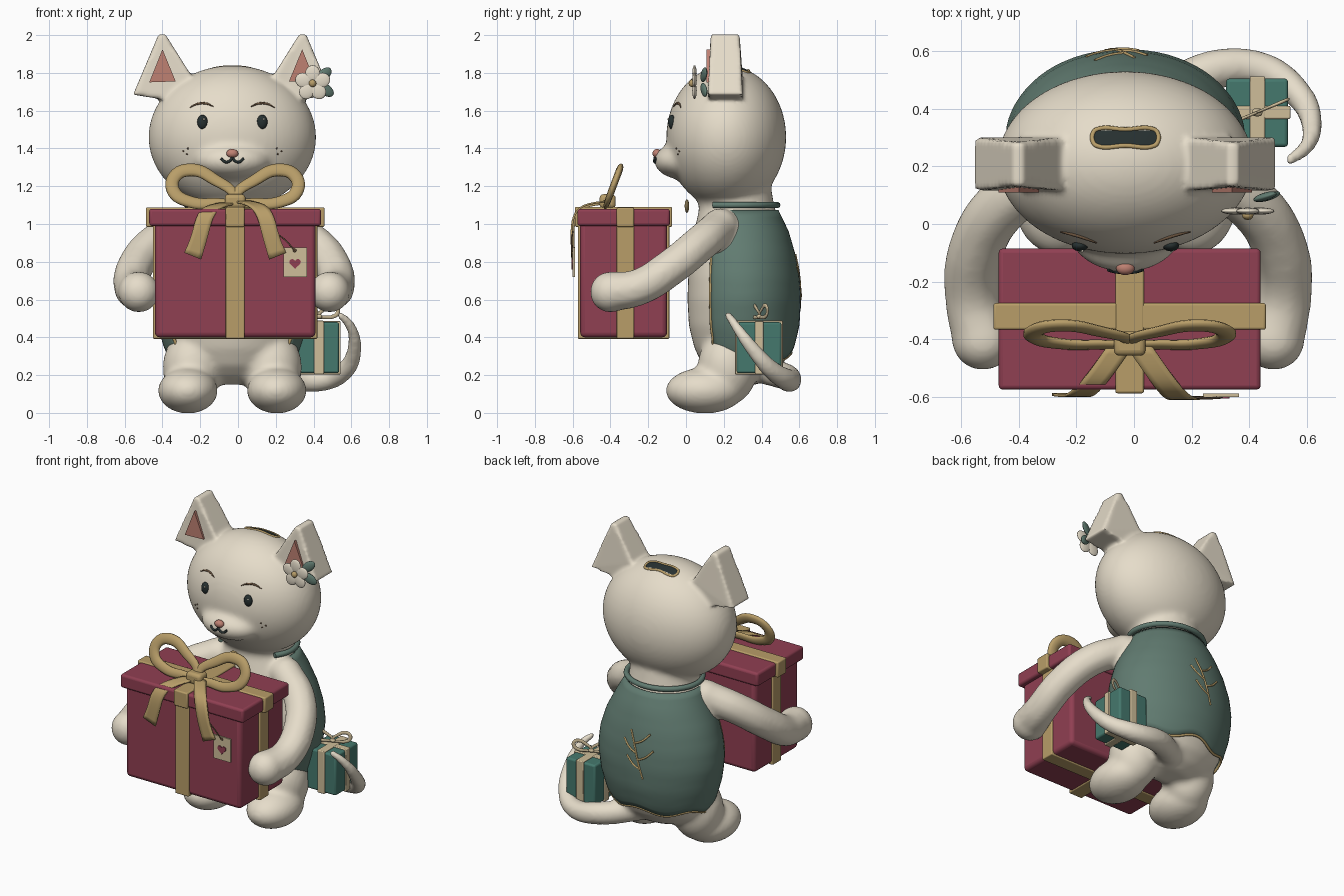
import bpy, math
from mathutils import Vector, Matrix
from mathutils.bvhtree import BVHTree

if "Cube" in bpy.data.objects:
    bpy.data.objects.remove(bpy.data.objects["Cube"])

X = -0.03   # centre line of the figure
G = -0.015  # centre line of the large gift

def mat(name, r, g, b):
    m = bpy.data.materials.new(name)
    m.diffuse_color = (r, g, b, 1)
    m.use_nodes = True
    m.node_tree.nodes["Principled BSDF"].inputs["Base Color"].default_value = m.diffuse_color
    return m

CREAM, GREEN, RED = mat("cream", .79, .72, .59), mat("sage", .12, .20, .165), mat("berry", .28, .05, .085)
GOLD, TEAL, PINK = mat("gold", .48, .34, .14), mat("teal", .06, .19, .155), mat("pink", .52, .22, .17)
DARK, BROWN, PALE = mat("dark", .02, .03, .03), mat("brown", .15, .09, .05), mat("pale_gold", .62, .51, .32)

def finish(o, name, m, smooth=True):
    o.name = name
    o.data.materials.clear()
    o.data.materials.append(m)
    for p in o.data.polygons:
        p.use_smooth = smooth
    return o

def mesh(name, verts, faces, m, smooth=True):
    d = bpy.data.meshes.new(name)
    d.from_pydata(verts, [], faces)
    o = bpy.data.objects.new(name, d)
    bpy.context.collection.objects.link(o)
    return finish(o, name, m, smooth)

def activate(o):
    bpy.ops.object.select_all(action='DESELECT')
    o.select_set(True)
    bpy.context.view_layer.objects.active = o

def ball(name, c, r, m, rot=(0, 0, 0), seg=24):
    bpy.ops.mesh.primitive_uv_sphere_add(segments=seg, ring_count=seg // 2, location=c, rotation=rot)
    o = bpy.context.object
    o.scale = r if isinstance(r, tuple) else (r, r, r)
    return finish(o, name, m)

def box(name, lo, hi, m, bevel=.012):
    bpy.ops.mesh.primitive_cube_add(size=1, location=[(a + b) / 2 for a, b in zip(lo, hi)])
    o = bpy.context.object
    o.scale = [b - a for a, b in zip(lo, hi)]
    bpy.ops.object.transform_apply(location=False, rotation=False, scale=True)
    b = o.modifiers.new("bevel", 'BEVEL')
    b.width, b.segments = bevel, 3
    finish(o, name, m)
    bpy.ops.object.shade_smooth_by_angle()
    return o

def prism(name, pts, y0, y1, m):
    n = len(pts)
    v = [(x, y, z) for y in (y0, y1) for x, z in pts]
    f = [list(range(n)), list(range(2 * n - 1, n - 1, -1))]
    f += [(i, n + i, n + (i + 1) % n, (i + 1) % n) for i in range(n)]
    return mesh(name, v, f, m, False)

def tube(name, pts, r, m, radii=None, cyclic=False, res=6):
    c = bpy.data.curves.new(name, 'CURVE')
    c.dimensions, c.bevel_depth, c.bevel_resolution, c.resolution_u = '3D', r, 3, res
    c.use_fill_caps = True
    s = c.splines.new('BEZIER')
    s.bezier_points.add(len(pts) - 1)
    s.use_cyclic_u = cyclic
    for i, (b, p) in enumerate(zip(s.bezier_points, pts)):
        b.co, b.handle_left_type, b.handle_right_type = p, 'AUTO', 'AUTO'
        b.radius = radii[i] if radii else 1
    o = bpy.data.objects.new(name, c)
    bpy.context.collection.objects.link(o)
    activate(o)
    bpy.ops.object.convert(target='MESH')
    return finish(bpy.context.object, name, m)

def fuse(objs, voxel, rounds):
    activate(objs[0])
    for o in objs:
        o.select_set(True)
    bpy.ops.object.join()
    o = bpy.context.object
    r = o.modifiers.new("remesh", 'REMESH')
    r.mode, r.voxel_size, r.use_smooth_shade = 'VOXEL', voxel, True
    s = o.modifiers.new("smooth", 'SMOOTH')
    s.factor, s.iterations = .5, rounds
    for n in ("remesh", "smooth"):
        bpy.ops.object.modifier_apply(modifier=n)
    return finish(o, o.name, CREAM)

def caster(o):
    t = BVHTree.FromPolygons([v.co for v in o.data.vertices], [list(p.vertices) for p in o.data.polygons])
    def hit(start, d):
        h = t.ray_cast(Vector(start), Vector(d))[0]
        return h if h else Vector(start) + Vector(d) * 2
    return hit

# torso profile: z, centre y, half width, half depth
RINGS = [(.15, .3, .12, .08), (.19, .3, .23, .15), (.25, .3, .3, .21), (.34, .3, .345, .255), (.46, .3, .38, .285),
         (.6, .3, .4, .293), (.72, .298, .388, .287), (.84, .293, .35, .27), (.96, .285, .29, .243),
         (1.08, .27, .225, .2), (1.2, .25, .215, .2)]

def torso(z, a, off=0):
    for p, q in zip(RINGS, RINGS[1:]):
        if z <= q[0]:
            t = (z - p[0]) / (q[0] - p[0])
            cy, rx, ry = [u + (w - u) * t for u, w in zip(p[1:], q[1:])]
            return (X + (rx + off) * math.sin(a), cy + (ry + off) * math.cos(a), z)

# body, head and limbs fused into one soft skin
N = 40
v = [torso(r[0], 2 * math.pi * i / N) for r in RINGS for i in range(N)]
f = [(k * N + i, (k + 1) * N + i, (k + 1) * N + (i + 1) % N, k * N + (i + 1) % N)
     for k in range(len(RINGS) - 1) for i in range(N)]
f += [list(range(N)), list(range(len(v) - 1, len(v) - N - 1, -1))]
parts = [mesh("body", v, f, CREAM),
         ball("head", (X, .213, 1.46), (.445, .318, .38), CREAM, seg=48),
         ball("muzzle", (X, -.015, 1.335), (.205, .155, .1), CREAM)]
for s in (-1, 1):
    parts += [ball("foot", (X + s * .235, .1, .118), (.16, .21, .122), CREAM),
              ball("leg", (X + s * .21, .22, .24), (.16, .16, .2), CREAM),
              ball("hand", (-.02 + s * .505, -.4, .64), .11, CREAM),
              ball("shoulder", (-.02 + s * .25, .18, .985), .1, CREAM),
              tube("arm", [(-.02 + s * x, y, z) for x, y, z in ((.25, .18, .985), (.42, .08, .9), (.525, -.08, .77),
                   (.54, -.25, .665), (.505, -.4, .64))], .1, CREAM, [1, 1, 1, 1, 1.08])]
parts.append(tube("tail", [(.05, .4, .23), (.26, .53, .19), (.45, .535, .175), (.57, .45, .23), (.615, .36, .33),
                           (.6, .27, .45), (.53, .215, .53)], .07, CREAM, [1.1, 1.05, .9, .75, .6, .45, .35]))
body = fuse(parts, .015, 10)
ears = [prism("ear", [(X + s * x, z) for x, z in ((.525, 1.685), (.39, 2.005), (.355, 2.005), (.22, 1.79), (.25, 1.64))],
              .115, .3, CREAM) for s in (-1, 1)]
for e in ears:  # thinner towards the tip
    for p in e.data.vertices:
        if p.co.z > 1.9:
            p.co.y = .207 + (p.co.y - .207) * .82
body = fuse([body] + ears, .0125, 3)
skin = caster(body)
def face(x, z, out=0):
    p = skin((X + x, -1.5, z), (0, 1, 0))
    return (p.x, p.y - out, p.z)

# face details and inner ears
for s in (-1, 1):
    prism("inner_ear", [(X + s * x, z) for x, z in ((.44, 1.75), (.3, 1.755), (.37, 1.925))], .109, .15, PINK)
    ball("eye", face(s * .158, 1.54), (.028, .02, .038), DARK)
    ball("eye_glint", face(s * .158 + .008, 1.555, .019), .006, CREAM, seg=8)
    tube("brow", [face(s * x, z, .002) for x, z in ((.1, 1.622), (.14, 1.638), (.185, 1.636), (.225, 1.617))],
         .006, BROWN, [.4, 1, 1, .4])
    tube("mouth", [face(s * x, z, .002) for x, z in ((0, 1.352), (.012, 1.335), (.035, 1.328), (.06, 1.347))], .007, DARK)
    for x, z in ((.235, 1.4), (.26, 1.385), (.24, 1.37)):
        ball("freckle", face(s * x, z), .005, BROWN, seg=8)
ball("nose", face(0, 1.373), (.032, .024, .024), PINK)

# coin slot on top of the head
rim = [(-.1, .028), (0, .028), (.1, .028), (.112, .015), (.112, -.015), (.1, -.028),
       (0, -.028), (-.1, -.028), (-.112, -.015), (-.112, .015)]
top = lambda x, y: skin((X + x, .3 + y, 2.5), (0, 0, -1))
tube("coin_slot_rim", [top(x, y) for x, y in rim], .008, GOLD, cyclic=True)
up = Vector((0, 0, .003))
mesh("coin_slot", [top(-.11 + .02 * i, y) + up for y in (-.025, 0, .025) for i in range(12)],
     [(12 * k + i, 12 * k + i + 1, 12 * k + i + 13, 12 * k + i + 12) for k in (0, 1) for i in range(11)], DARK)

# open-fronted vest with wavy hem
A, C, R = math.radians(124), 48, 20
hem = lambda a: .3 + .018 * math.cos(a * 6)
def vest_pt(i, k, off=.008):
    a = -A + 2 * A * i / C
    return torso(hem(a) + (1.07 - hem(a)) * k / R, a, off)
v = [vest_pt(i, k) for k in range(R + 1) for i in range(C + 1)]
f = [(k * (C + 1) + i + 1, k * (C + 1) + i, (k + 1) * (C + 1) + i, (k + 1) * (C + 1) + i + 1)
     for k in range(R) for i in range(C)]
vest = mesh("vest", v, f, GREEN)
back = caster(vest)
so = vest.modifiers.new("thickness", 'SOLIDIFY')
so.thickness, so.offset = .015, 0
edge = [vest_pt(0, k, .012) for k in range(14, 0, -2)] + [vest_pt(i, 0, .012) for i in range(0, C + 1, 2)]
edge += [vest_pt(C, k, .012) for k in range(2, 15, 2)]
tube("vest_trim", edge, .008, GOLD, res=3)
tube("collar", [torso(1.1, -A + 2 * A * i / 12, .016) for i in range(13)], .017, GREEN)
ball("collar_charm", (X, .005, 1.095), (.04, .012, .036), GOLD)

# sprig stitched on the back
def stitch(pts):
    tube("sprig", [back((x, 1.5, z), (0, -1, 0)) + Vector((0, .008, 0)) for x, z in pts], .006, GOLD)
stitch([(-.1, .54), (-.07, .64), (-.04, .74), (0, .84)])
for x, z, s in ((-.085, .6, 1), (-.065, .66, -1), (-.055, .7, 1), (-.035, .76, -1)):
    stitch([(x, z), (x + s * .05, z + .025), (x + s * .1, z + .075)])

# gift boxes
box("gift_box", (-.44, -.56, .4), (.41, -.1, 1.02), RED, .025)
box("gift_lid", (-.47, -.575, .99), (.44, -.085, 1.08), RED, .015)
for n, x, y0, y1, z0, z1, e in (("box", .425, -.572, -.088, .392, 1.0, .006), ("lid", .463, -.588, -.073, .985, 1.09, .008)):
    box(n + "_ribbon_lengthwise", (G - .05, y0, z0), (G + .05, y1, z1), GOLD, e)
    box(n + "_ribbon_crosswise", (G - x - .01, -.367, z0), (G + x + .01, -.275, z1 - .002), GOLD, e)
box("small_gift", (.32, .268, .21), (.535, .505, .48), TEAL)
box("small_ribbon_lengthwise", (.402, .26, .204), (.455, .513, .488), PALE, .005)
box("small_ribbon_crosswise", (.312, .365, .204), (.543, .41, .486), PALE, .005)

# bows: flattened loops tilted back around a knot
def bow(name, c, size, tilt, turn, m):
    M = (Matrix.Translation(c) @ Matrix.Rotation(turn, 4, 'Z') @ Matrix.Rotation(-tilt, 4, 'X')
         @ Matrix.Diagonal((size, size * .5, size, 1)))
    for s in (-1, 1):
        o = tube(name + "_loop", [(s * x, 0, z) for x, z in ((.01, .01), (.12, .13), (.23, .178), (.32, .14),
                 (.325, .055), (.24, -.002), (.11, -.01))], .036, m, [.7, .9, 1, 1, 1, .9, .8], True)
        o.data.transform(M)
    k = box(name + "_knot", (-.055, -.045, -.035), (.055, .04, .04), m, .02)
    k.data.transform(Matrix.Diagonal((size, size, size, 1)))
    k.location = Vector(c)
bow("bow", (G, -.415, 1.12), 1, .36, 0, GOLD)
bow("small_bow", (.428, .388, .51), .33, 0, .4, PALE)

# trailing ribbon ends over the lid
for s in (-1, 1):
    v = [(G + s * (x + w), y, z - w * dz) for x, y, z, dz in ((.03, -.42, 1.115, 0), (.12, -.55, 1.1, 0),
         (.165, -.597, 1.04, 0), (.185, -.603, .94, .1), (.225, -.597, .83, -.4)) for w in (-.045, .045)]
    o = mesh("ribbon_end", v, [(2 * i, 2 * i + 1, 2 * i + 3, 2 * i + 2) for i in range(4)], GOLD)
    b = o.modifiers.new("round", 'SUBSURF')
    b.levels = b.render_levels = 2
    b.boundary_smooth = 'PRESERVE_CORNERS'
    o.modifiers.new("thickness", 'SOLIDIFY').thickness = .01

# gift tag with heart
prism("gift_tag", [(.24, .72), (.365, .72), (.365, .875), (.24, .875)], -.6, -.588, PALE)
heart = [(.302 + .0019 * 16 * math.sin(t) ** 3, .792 + .0019 * (13 * math.cos(t) - 5 * math.cos(2 * t)
         - 2 * math.cos(3 * t) - math.cos(4 * t))) for t in [i * math.pi / 14 for i in range(28)]]
prism("tag_heart", heart, -.606, -.598, RED)
tube("tag_string", [(.19, -.6, .96), (.25, -.605, .915), (.3, -.603, .86)], .004, BROWN)
ball("tag_eyelet", (.3, -.6, .86), (.01, .006, .01), BROWN, seg=8)

# flower with leaves on one ear
for i in range(5):
    a = math.pi / 2 + i * math.tau / 5
    ball("petal", (.395 + .05 * math.cos(a), .045, 1.745 + .05 * math.sin(a)), (.046, .012, .04), CREAM, (0, -a, 0), 16)
ball("flower_centre", (.395, .03, 1.745), (.02, .016, .02), GOLD, seg=12)
for x, z, a in ((.455, 1.79, .7), (.465, 1.71, -.6)):
    ball("leaf", (x, .095, z), (.05, .014, .03), GREEN, (0, -a, .3), 16)
